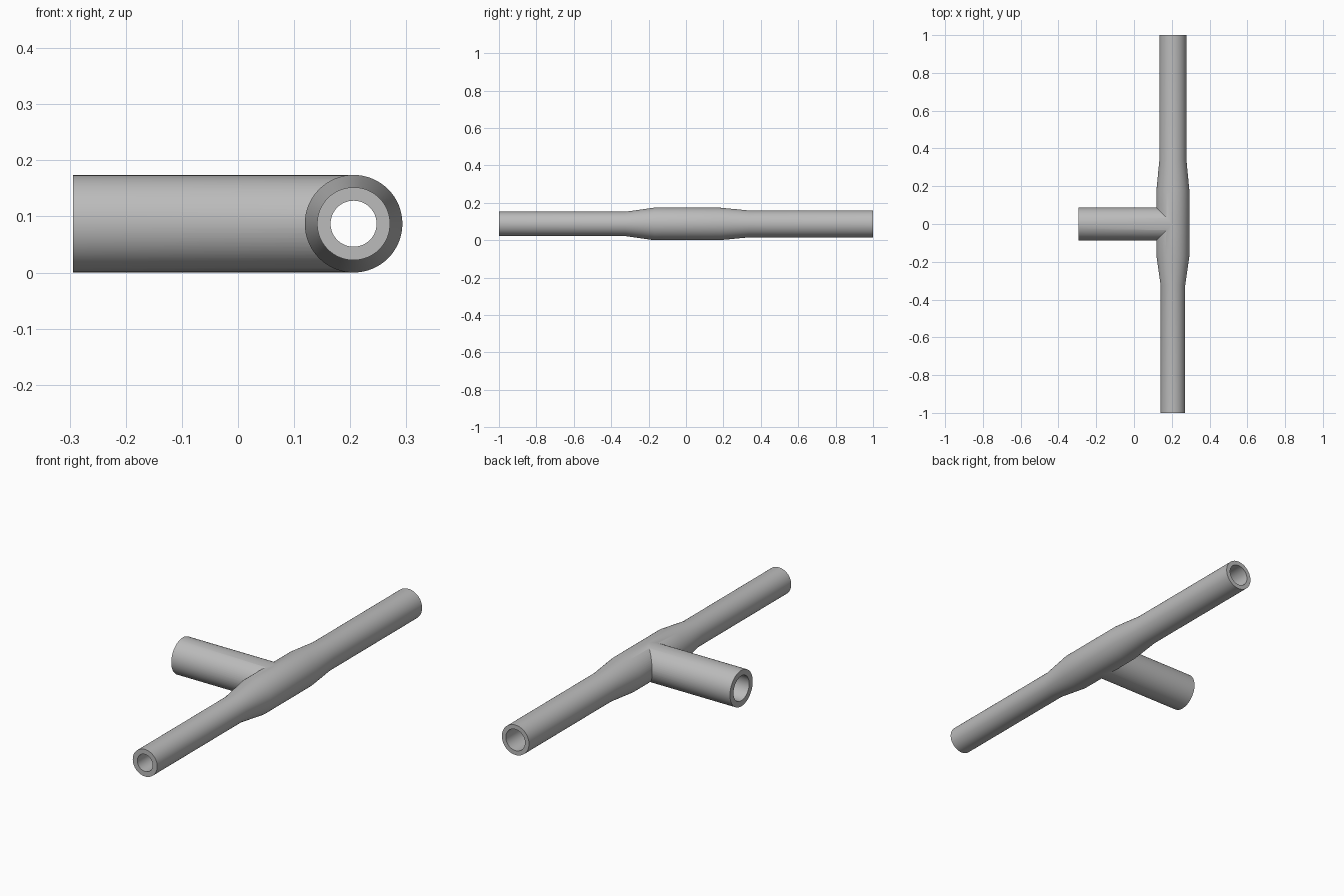
import bpy
import bmesh
from math import cos, sin, tau, radians
from mathutils import Matrix, Vector

default = bpy.data.objects.get("Cube")
if default:
    bpy.data.objects.remove(default)

SEGMENTS = 64
AXIS_X, AXIS_Z = 0.206, 0.087

grey = bpy.data.materials.new("pipe grey")
grey.use_nodes = True
colour = (0.5, 0.5, 0.5, 1)
grey.diffuse_color = colour
grey.node_tree.nodes["Principled BSDF"].inputs["Base Color"].default_value = colour


def turned(name, profile, along_x=False):
    """Closed solid of revolution from (position, radius) pairs along y or x."""
    bm = bmesh.new()
    rings = []
    for pos, r in profile:
        ring = []
        for i in range(SEGMENTS):
            a = tau * i / SEGMENTS
            u, w = r * cos(a), AXIS_Z + r * sin(a)
            co = (pos, u, w) if along_x else (AXIS_X + u, pos, w)
            ring.append(bm.verts.new(co))
        rings.append(ring)
    for a, b in zip(rings, rings[1:]):
        for i in range(SEGMENTS):
            j = (i + 1) % SEGMENTS
            bm.faces.new((a[i], a[j], b[j], b[i]))
    bm.faces.new(rings[0])
    bm.faces.new(rings[-1])
    bmesh.ops.recalc_face_normals(bm, faces=bm.faces)
    mesh = bpy.data.meshes.new(name)
    bm.to_mesh(mesh)
    bm.free()
    mesh.materials.append(grey)
    obj = bpy.data.objects.new(name, mesh)
    bpy.context.collection.objects.link(obj)
    return obj


def combine(target, tool, operation):
    """Apply a boolean and remove the tool object."""
    mod = target.modifiers.new(operation.lower(), "BOOLEAN")
    mod.operation = operation
    mod.solver = "EXACT"
    mod.object = tool
    bpy.ops.object.select_all(action="DESELECT")
    bpy.context.view_layer.objects.active = target
    target.select_set(True)
    bpy.ops.object.modifier_apply(modifier=mod.name)
    bpy.data.objects.remove(tool)


# Straight run: narrow front tube, thick body, slightly wider back tube
tee = turned("pipe_tee", [(-1, 0.065), (-0.325, 0.065), (-0.17, 0.087),
                          (0.18, 0.087), (0.335, 0.072), (1, 0.072)])

# Side branch towards the model's right
branch = turned("branch", [(-0.294, 0.0865), (AXIS_X, 0.0865)], along_x=True)
combine(tee, branch, "UNION")

# Hollow bores through the run and the branch
run_bore = turned("run_bore", [(-1.05, 0.041), (-0.325, 0.041), (-0.17, 0.06),
                               (0.18, 0.06), (0.335, 0.051), (1.05, 0.051)])
combine(tee, run_bore, "DIFFERENCE")
branch_bore = turned("branch_bore", [(-0.35, 0.0595), (AXIS_X, 0.0595)], along_x=True)
combine(tee, branch_bore, "DIFFERENCE")

# Smooth walls with crisp rims and junction
bpy.ops.object.shade_smooth_by_angle(angle=radians(30))
